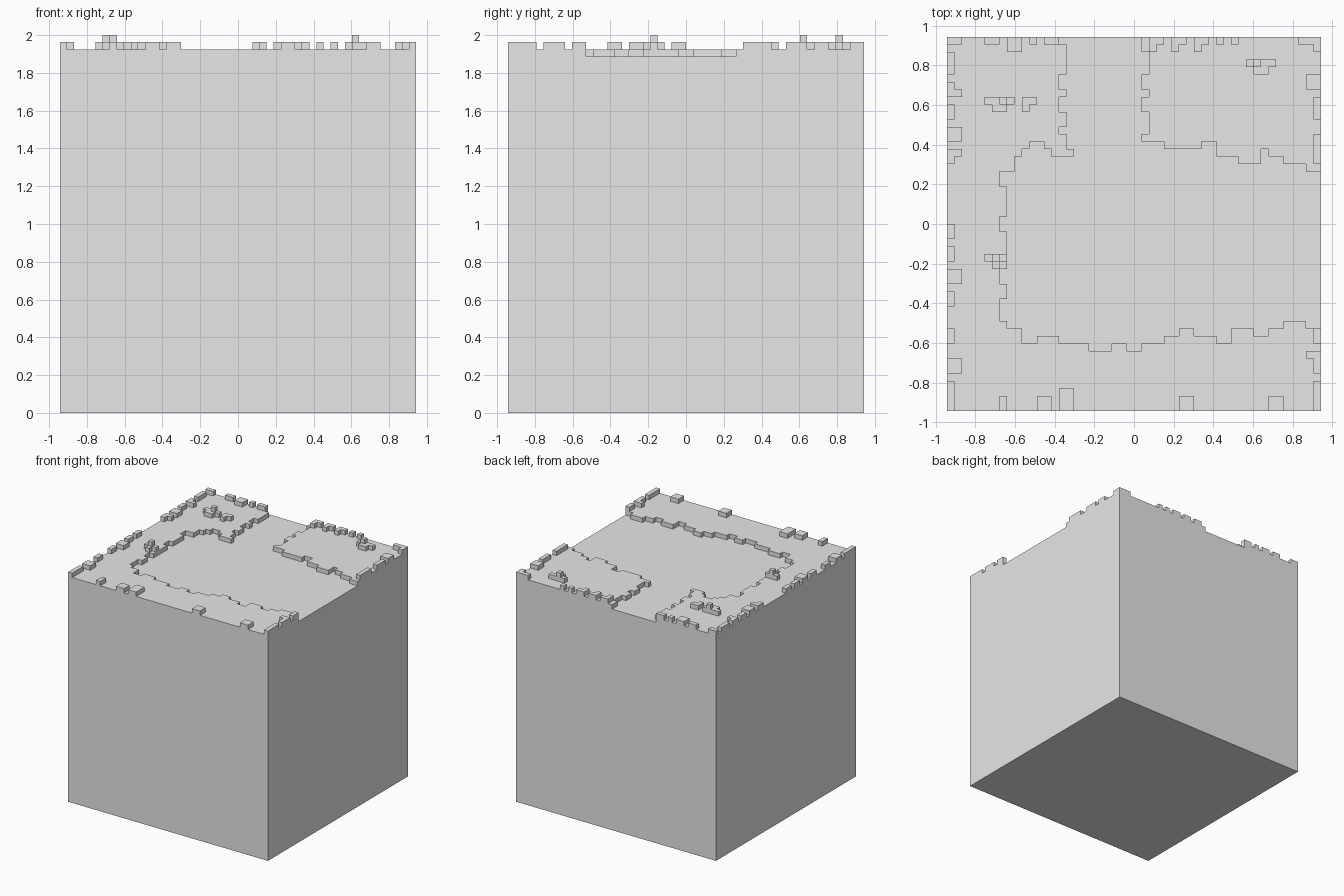
import bpy
import bmesh

cube = bpy.data.objects.get("Cube")
if cube:
    bpy.data.objects.remove(cube, do_unlink=True)

GRID = 50              # cells along each side of the block
UNIT = 2 / 53          # size of one cell

stone = bpy.data.materials.new("plain_grey")
stone.use_nodes = True
stone.diffuse_color = (0.8, 0.8, 0.8, 1)
stone.node_tree.nodes["Principled BSDF"].inputs["Base Color"].default_value = (0.8, 0.8, 0.8, 1)


def step(table, key):
    """Value of the last step that starts at or before key."""
    return table[max(start for start in table if start <= key)]


def rect(col, row, width, depth):
    return {(c, r) for c in range(col, col + width) for r in range(row, row + depth)}


def build_layer(name, cells, bottom, top, covered=frozenset(), floor=False):
    """Stepped slab over a set of cells, leaving out faces hidden by neighbours."""
    bm = bmesh.new()

    def point(col, row, level):
        return bm.verts.new(((col - GRID / 2) * UNIT, (GRID / 2 - row) * UNIT, level * UNIT))

    def quad(*corners):
        bm.faces.new([point(*corner) for corner in corners])

    for c, r in sorted(cells):
        ring = [(c, r + 1), (c + 1, r + 1), (c + 1, r), (c, r)]
        around = [(c, r + 1), (c + 1, r), (c, r - 1), (c - 1, r)]
        if (c, r) not in covered:
            quad(*[(*p, top) for p in ring])
        if floor:
            quad(*[(*p, bottom) for p in reversed(ring)])
        for i, beside in enumerate(around):
            if beside not in cells:
                a, b = ring[i], ring[(i + 1) % 4]
                quad((*a, bottom), (*b, bottom), (*b, top), (*a, top))
    bmesh.ops.remove_doubles(bm, verts=bm.verts, dist=UNIT / 100)
    mesh = bpy.data.meshes.new(name)
    bm.to_mesh(mesh)
    bm.free()
    mesh.materials.append(stone)
    bpy.context.collection.objects.link(bpy.data.objects.new(name, mesh))


# Ragged shorelines of the sunken basin, rows counted from the back
north_shore = {0: 18, 9: 16, 10: 15, 11: 14, 13: 15, 14: 16, 17: 14, 29: 15, 34: 14,
               36: 16, 39: 17, 42: 15, 43: 16, 45: 17, 48: 18}
south_shore = {0: 38, 8: 39, 10: 41, 12: 40, 15: 41, 19: 42, 22: 41, 24: 42, 26: 41,
               29: 40, 31: 39, 33: 40, 36: 41, 38: 39, 41: 40, 43: 39, 45: 38, 48: 39}
west_shore = {0: 7, 20: 8, 24: 7, 26: 8, 31: 7, 33: 8, 35: 7}

# Channel that leads from the basin to the back edge
channel_west = {0: 15, 1: 16, 5: 15, 7: 16, 8: 15, 10: 16, 12: 15, 13: 16, 15: 17}
channel_east = {0: 26, 2: 27, 5: 26, 7: 27, 8: 26, 10: 27, 13: 26}


def is_sunken(c, r):
    basin = step(north_shore, c) <= r < step(south_shore, c) and c >= step(west_shore, r)
    channel = r < 16 and step(channel_west, r) <= c < step(channel_east, r)
    return basin or channel


everywhere = rect(0, 0, GRID, GRID)
land = {cell for cell in everywhere if not is_sunken(*cell)}

# Low wall blocks around the rim: start, length, depth inwards
left_wall = [(0, 1, 2), (2, 3, 1), (6, 2, 1), (7, 1, 2), (9, 2, 1), (12, 2, 2), (15, 1, 2),
             (16, 1, 1), (25, 2, 1), (28, 2, 1), (31, 2, 2), (34, 2, 1), (39, 2, 1),
             (43, 2, 2), (46, 4, 1)]
right_wall = [(0, 2, 1), (5, 2, 2), (8, 3, 1), (13, 4, 1), (39, 2, 1), (42, 1, 2),
              (43, 2, 1), (46, 4, 1)]
back_wall = [(5, 2, 1), (8, 2, 2), (11, 1, 1), (13, 2, 1), (27, 2, 1), (27, 1, 2),
             (30, 1, 2), (31, 1, 1), (33, 2, 1), (33, 1, 2), (36, 1, 1), (38, 1, 1), (47, 3, 1)]
front_wall = [(7, 1, 2), (12, 2, 2), (15, 2, 3), (31, 2, 2), (43, 2, 2)]

rim = set()
for start, length, depth in left_wall:
    rim |= rect(0, start, depth, length)
for start, length, depth in right_wall:
    rim |= rect(GRID - depth, start, depth, length)
for start, length, depth in back_wall:
    rim |= rect(start, 0, length, depth)
for start, length, depth in front_wall:
    rim |= rect(start, GRID - depth, length, depth)
rim &= land

# Small shrubs standing on the land, three of them with a raised top
shrubs = (rect(5, 8, 4, 1) | rect(6, 9, 2, 1) | rect(10, 8, 2, 1) | rect(10, 9, 1, 1)
          | rect(5, 29, 3, 1) | rect(6, 30, 1, 1)
          | rect(40, 3, 4, 1) | rect(41, 4, 2, 1))
shrub_tops = {(7, 8), (6, 29), (41, 3)}
land |= shrubs

# Stack the layers from the ground up
build_layer("ground_block", everywhere, 0, 50, covered=land, floor=True)
build_layer("land_layer", land, 50, 51, covered=rim | shrubs)
build_layer("rim_blocks", rim, 51, 52)
build_layer("shrubs", shrubs, 51, 52, covered=shrub_tops)
build_layer("shrub_tops", shrub_tops, 52, 53)
